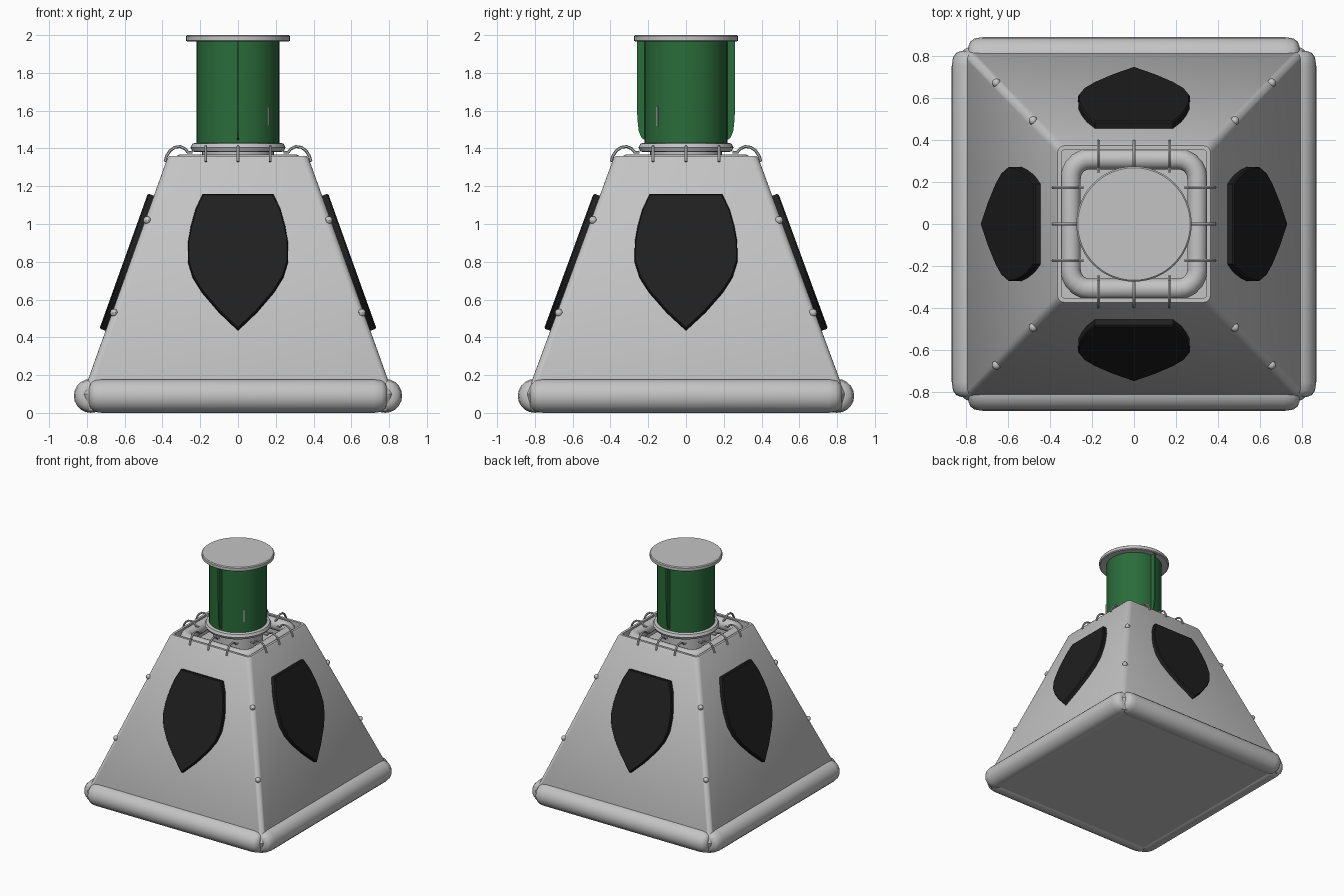
import bpy, bmesh, math
from mathutils import Matrix, Vector

if "Cube" in bpy.data.objects:
    bpy.data.objects.remove(bpy.data.objects["Cube"])


def material(name, rgb):
    m = bpy.data.materials.new(name)
    m.diffuse_color = (*rgb, 1)
    m.use_nodes = True
    m.node_tree.nodes["Principled BSDF"].inputs["Base Color"].default_value = m.diffuse_color
    return m


GREY = material("light grey", (0.55, 0.55, 0.55))
GREEN = material("deep green", (0.023, 0.15, 0.042))
BLACK = material("charcoal black", (0.014, 0.014, 0.014))
SLOPE = 0.358
NORMAL = Vector((0, -1, SLOPE)).normalized()


def half(z):
    return 0.37 + (1.36 - z) * SLOPE


def side(k):
    # quarter turn about z, the whole base is slightly deeper than wide
    return Matrix.Diagonal((1, 1.025, 1, 1)) @ Matrix.Rotation(k * math.pi / 2, 4, 'Z')


def finish(name, bm, mat, smooth=True, matrix=None):
    if matrix is not None:
        bm.transform(matrix)
    bmesh.ops.recalc_face_normals(bm, faces=bm.faces[:])
    me = bpy.data.meshes.new(name)
    bm.to_mesh(me)
    bm.free()
    me.materials.append(mat)
    ob = bpy.data.objects.new(name, me)
    bpy.context.collection.objects.link(ob)
    if smooth:
        bpy.ops.object.select_all(action='DESELECT')
        ob.select_set(True)
        bpy.context.view_layer.objects.active = ob
        bpy.ops.object.shade_smooth_by_angle(angle=math.radians(35))
    return ob


def loft(bm, rings, closed=False):
    # skin successive vertex rings; cap both ends unless closed
    vs = [[bm.verts.new(p) for p in r] for r in rings]
    n = len(vs[0])
    pairs = list(zip(vs, vs[1:])) + ([(vs[-1], vs[0])] if closed else [])
    for a, b in pairs:
        for i in range(n):
            bm.faces.new((a[i], a[(i + 1) % n], b[(i + 1) % n], b[i]))
    if not closed:
        bm.faces.new(vs[0])
        bm.faces.new(vs[-1])


def lathe(name, profile, mat, n=40, matrix=None):
    bm = bmesh.new()
    loft(bm, [[(r * math.cos(2 * math.pi * i / n), r * math.sin(2 * math.pi * i / n), z)
               for i in range(n)] for r, z in profile])
    return finish(name, bm, mat, True, matrix)


def tube(name, pts, radius, mat, n=8, matrix=None, closed=False):
    bm = bmesh.new()
    pts = [Vector(p) for p in pts]
    rings, m = [], len(pts)
    for i, p in enumerate(pts):
        a = pts[(i - 1) % m] if closed else pts[max(i - 1, 0)]
        b = pts[(i + 1) % m] if closed else pts[min(i + 1, m - 1)]
        t = (b - a).normalized()
        ref = Vector((0, 0, 1)) if closed else Vector((1, 0, 0))
        u = t.cross(ref).normalized()
        v = t.cross(u)
        rings.append([p + radius * (math.cos(2 * math.pi * j / n) * u + math.sin(2 * math.pi * j / n) * v)
                      for j in range(n)])
    loft(bm, rings, closed)
    return finish(name, bm, mat, True, matrix)


def rounded_square(h, c, z, steps=4):
    # square of half width h with corner radius c
    out = []
    for q, (sx, sy) in enumerate(((1, 1), (-1, 1), (-1, -1), (1, -1))):
        for s in range(steps + 1):
            a = math.pi / 2 * (q + s / steps)
            out.append((sx * (h - c) + c * math.cos(a), sy * (h - c) + c * math.sin(a), z))
    return out


# Pyramid body with softened corners and a recessed top
bm = bmesh.new()
loft(bm, [rounded_square(h, c, z) for h, c, z in (
    (0.80, 0.035, 0.01), (half(0.1), 0.035, 0.1), (half(1.345), 0.035, 1.345),
    (0.364, 0.03, 1.36), (0.345, 0.015, 1.36), (0.345, 0.015, 1.2))])
finish("pyramid_body", bm, GREY, True, side(0))

# Padded tube inside the top opening
tube("opening_padding", rounded_square(0.302, 0.09, 1.32, 5), 0.048, GREY, 14, side(0), True)

shield_half = [(0.187, 1.15), (0.225, 1.07), (0.25, 0.98), (0.264, 0.90), (0.266, 0.80),
               (0.24, 0.715), (0.19, 0.635), (0.10, 0.53)]
outline = shield_half + [(0, 0.435)] + [(-x, z) for x, z in reversed(shield_half)]
rope_arc = [(0.24, 1.38), (0.265, 1.38), (0.28, 1.398), (0.305, 1.41), (0.335, 1.406),
            (0.36, 1.388), (0.378, 1.36), (0.386, 1.335), (0.37, 1.33)]

for k in range(4):
    M = side(k)
    # Base bumper, shorter at front and back
    h = 0.79 if k % 2 == 0 else 0.805
    prof = [(0.045, -h), (0.07, 0.01 - h), (0.084, 0.03 - h), (0.09, 0.07 - h)]
    prof += [(r, -z) for r, z in reversed(prof)]
    lathe(f"base_bumper_{k}", prof, GREY, 20,
          M @ Matrix.Translation((0, -0.779, 0.09)) @ Matrix.Rotation(math.pi / 2, 4, 'Y'))
    # Shield plate
    bm = bmesh.new()
    loft(bm, [[Vector((x * s, -half(0.8 + (z - 0.8) * s), 0.8 + (z - 0.8) * s)) + NORMAL * t
               for x, z in outline] for t, s in ((-0.005, 1), (0.027, 1), (0.034, 0.98))])
    finish(f"shield_plate_{k}", bm, BLACK, True, M)
    # Lacing loops around the opening
    for i, x in enumerate((-0.17, 0, 0.17)):
        tube(f"lacing_loop_{k}_{i}", [(x, -d, z) for d, z in rope_arc], 0.008, GREY, 6, M)
    # Ties along the corner edge
    for i, z in enumerate((0.53, 1.02)):
        bm = bmesh.new()
        bmesh.ops.create_uvsphere(bm, u_segments=10, v_segments=6, radius=0.021,
                                  matrix=Matrix.Translation((half(z) - 0.011, 0.011 - half(z), z)))
        finish(f"corner_tie_{k}_{i}", bm, GREY, True, M)

# Column: hidden stem, collar, green drum and cap
lathe("column_stem", [(0.19, 1.19), (0.19, 1.40)], GREY)
lathe("column_collar", [(0.225, 1.38), (0.242, 1.385), (0.252, 1.405), (0.242, 1.425), (0.225, 1.43)], GREY)
lathe("green_drum", [(0.219, 1.425), (0.219, 1.97)], GREEN)
lathe("top_cap", [(0.268, 1.965), (0.275, 1.971), (0.275, 1.994), (0.268, 2.0)], GREY, 48)

# Seam fins on front and back of the drum
for s, name in ((-1, "front_fin"), (1, "back_fin")):
    bm = bmesh.new()
    prof = [(0.21, 1.44), (0.235, 1.455), (0.25, 1.49), (0.258, 1.56), (0.26, 1.965), (0.21, 1.965)]
    loft(bm, [[(x, s * y, z) for y, z in prof] for x in (-0.006, 0.006)])
    finish(name, bm, GREEN, False)

# Small pale strip on the drum
bm = bmesh.new()
bmesh.ops.create_cube(bm, size=1, matrix=Matrix.Translation((0.16, -0.151, 1.57))
                      @ Matrix.Rotation(math.radians(46.5), 4, 'Z') @ Matrix.Diagonal((0.009, 0.008, 0.1, 1)))
finish("drum_strip", bm, GREY, False)
